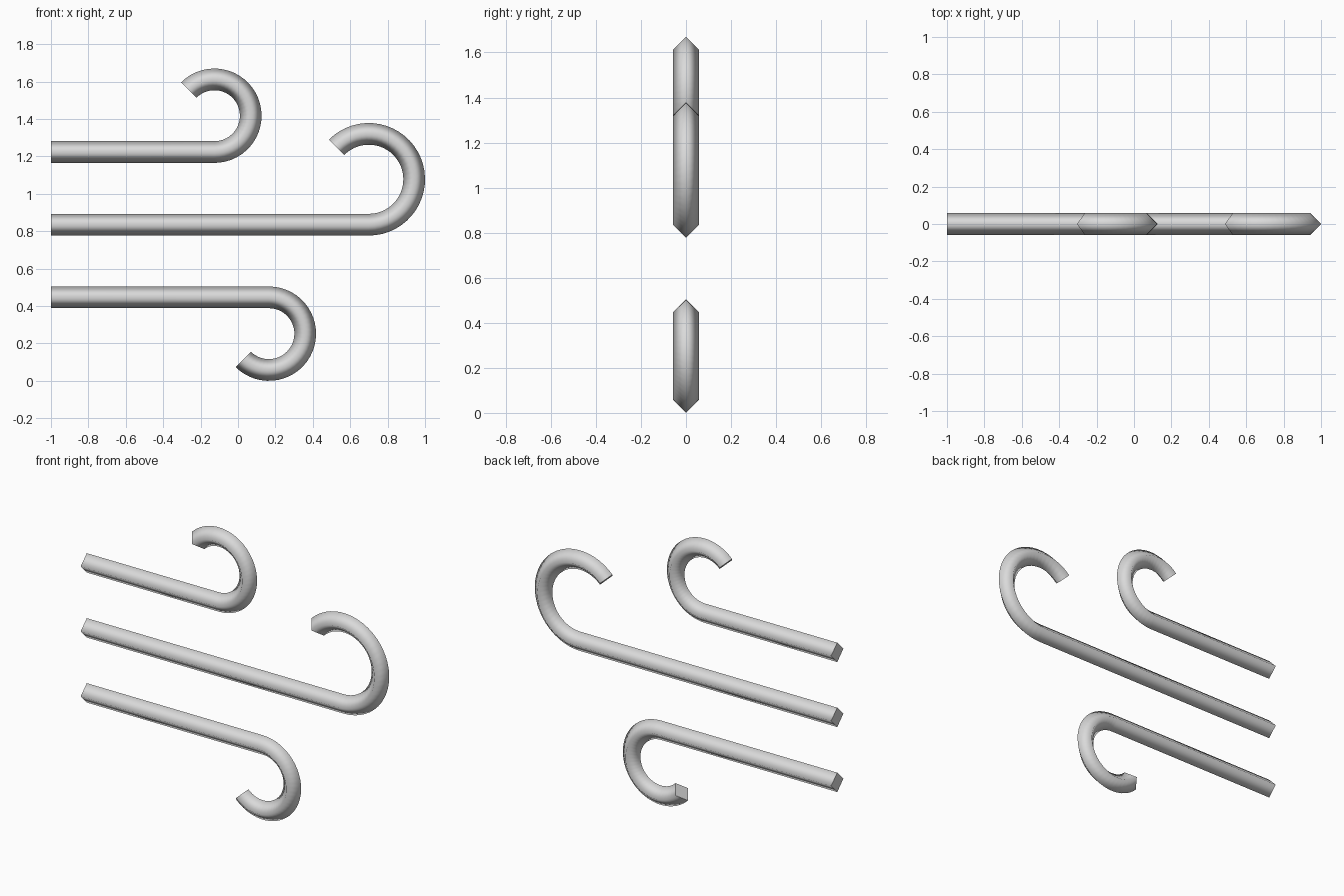
import bpy, bmesh, math
from mathutils import Vector

if "Cube" in bpy.data.objects:
    bpy.data.objects.remove(bpy.data.objects["Cube"])

S = 0.0971          # layout unit
R = 0.058           # half diagonal of the diamond section
ARC_STEPS = 32

grey = bpy.data.materials.new("light_grey")
grey.diffuse_color = (0.7, 0.7, 0.7, 1)
grey.use_nodes = True
grey.node_tree.nodes["Principled BSDF"].inputs["Base Color"].default_value = grey.diffuse_color


def hooked_bar(name, length, z, radius, turn):
    """Straight bar from x=-1, then a 225 degree curl (turn=1 up, -1 down)."""
    # centre line points with their in-plane normals
    path = [(Vector((-1, 0, z)), Vector((0, 0, -turn)))]
    centre = Vector((-1 + length, 0, z + turn * radius))
    for i in range(ARC_STEPS + 1):
        a = math.radians(-90 + 225 * i / ARC_STEPS)
        out = Vector((math.cos(a), 0, turn * math.sin(a)))
        path.append((centre + out * radius, out))

    # sweep the diamond section along the path
    bm = bmesh.new()
    side = Vector((0, 1, 0))
    rings = [[bm.verts.new(p + d * R) for d in (n, side, -n, -side)]
             for p, n in path]
    for a, b in zip(rings, rings[1:]):
        for k in range(4):
            j = (k + 1) % 4
            bm.faces.new((a[k], a[j], b[j], b[k])).smooth = True

    # flat end caps with crisp rims
    for ring in (rings[0], rings[-1]):
        cap = bm.faces.new(ring)
        cap.smooth = False
        for e in cap.edges:
            e.smooth = False
    bmesh.ops.recalc_face_normals(bm, faces=bm.faces)

    mesh = bpy.data.meshes.new(name)
    bm.to_mesh(mesh)
    bm.free()
    mesh.materials.append(grey)
    bpy.context.collection.objects.link(bpy.data.objects.new(name, mesh))


# three wind-like strokes
hooked_bar("upper_stroke", 9 * S, 12 * S + R, 2 * S, 1)
hooked_bar("middle_stroke", 17.5 * S, 8 * S + R, 2.5 * S, 1)
hooked_bar("lower_stroke", 12 * S, 4 * S + R, 2 * S, -1)
